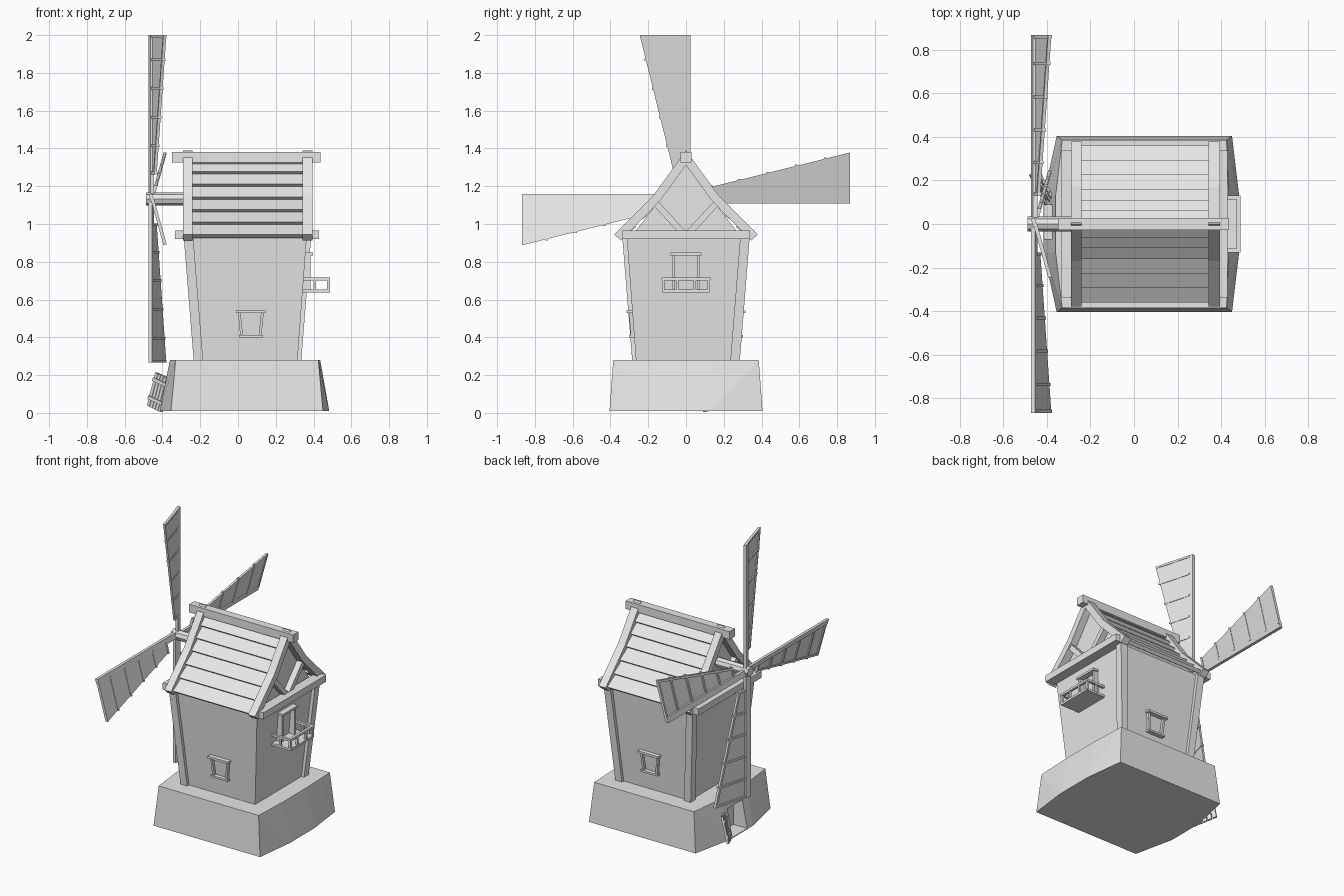
import bpy, bmesh
from math import radians
from mathutils import Matrix, Vector

if "Cube" in bpy.data.objects:
    bpy.data.objects.remove(bpy.data.objects["Cube"], do_unlink=True)

grey = bpy.data.materials.new("plain grey")
grey.use_nodes = True
grey.diffuse_color = (0.8, 0.8, 0.8, 1)
grey.node_tree.nodes["Principled BSDF"].inputs["Base Color"].default_value = (0.8, 0.8, 0.8, 1)

parts = {}


def solid(name, points):
    """Add a convex solid to the named part."""
    piece = bmesh.new()
    verts = [piece.verts.new(p) for p in points]
    bmesh.ops.convex_hull(piece, input=verts)
    bmesh.ops.dissolve_limit(piece, angle_limit=radians(0.5), verts=piece.verts[:], edges=piece.edges[:])
    bmesh.ops.recalc_face_normals(piece, faces=piece.faces[:])
    temp = bpy.data.meshes.new("temp")
    piece.to_mesh(temp)
    piece.free()
    parts.setdefault(name, bmesh.new()).from_mesh(temp)
    bpy.data.meshes.remove(temp)


def box(name, xs, ys, zs):
    solid(name, [(x, y, z) for x in xs for y in ys for z in zs])


def prism(name, xs, profile, side=1):
    """Run a (y, z) profile along x."""
    solid(name, [(x, side * y, z) for x in xs for y, z in profile])


CX = 0.05           # centre of the tower
LOW, HIGH = 0.28, 0.93


def wall(z):
    return 0.265 + (z - LOW) * 0.075


# Stone base with bowed ends
def base_ring(z, half, left, left_bow, right, right_bow):
    return [(x, s * y, z) for s in (-1, 1) for x, y in
            ((left, half), (left_bow, 0.13), (right_bow, 0.13), (right, half))]


solid("base", base_ring(0.01, 0.405, -0.355, -0.415, 0.45, 0.483)
      + base_ring(LOW, 0.385, -0.33, -0.36, 0.425, 0.435))
box("doorway_cutter", (-0.6, -0.31), (-0.07, 0.09), (0.015, 0.2))

# Open plank door leaning with the base wall
hinge, swing = Vector((-0.41, 0.09, 0.004)), Vector((-0.075, 0.14, 0.036))
rise, thick = Vector((0.045, 0, 0.175)), Vector((0.012, 0.007, 0))
for i in range(5):
    a, b = hinge + swing * (i / 5), hinge + swing * ((i + 0.85) / 5)
    solid("base_door", [p + u + t for p in (a, b) for u in (Vector(), rise) for t in (Vector(), thick)])
for h in (0.2, 0.75):
    a = hinge + rise * h - thick * 0.5
    solid("base_door", [a + swing * k + rise * u + thick * t
                        for k in (0, 0.97) for u in (0, 0.1) for t in (0, 1)])

# Tapered tower and its corner posts
solid("tower", [(CX + sx * wall(z), sy * wall(z), z)
                for z in (LOW, HIGH) for sx in (-1, 1) for sy in (-1, 1)])
for sx, sy in ((-1, -1), (-1, 1), (1, 1)):
    solid("corner_posts", [(CX + sx * (h - dx), sy * (h - dy), z)
                           for h, z in ((0.285, LOW), (0.337, HIGH))
                           for dx in (0, 0.05) for dy in (0, 0.05)])

# Gable core, ridge and tie beams
prism("gable_walls", (-0.245, 0.345), ((-0.3, 0.92), (0.3, 0.92), (0, 1.31)))
box("ridge_beam", (-0.35, 0.437), (-0.028, 0.028), (1.325, 1.38))
for xs in ((-0.333, -0.26), (0.36, 0.43)):
    box("tie_beams", xs, (-0.338, 0.338), (0.92, 0.966))

# Bargeboards in two kinked lengths, and gable braces
for xs, brace in (((-0.29, -0.24), (-0.28, -0.24)), ((0.342, 0.395), (0.34, 0.385))):
    for s in (-1, 1):
        prism("bargeboards", xs, ((0, 1.39), (0.17, 1.155), (0.135, 1.125), (0, 1.312)), s)
        prism("bargeboards", xs, ((0.17, 1.155), (0.38, 0.945), (0.345, 0.912), (0.135, 1.125)), s)
        prism("gable_braces", brace, ((0, 0.96), (0.145, 1.118), (0.17, 1.095), (0.045, 0.96)), s)


# Overlapping roof planks
def roof_point(z, depth):
    y = (1.39 - z) * 0.17 / 0.235 if z > 1.155 else 0.17 + 1.155 - z
    return y - depth * 0.76, z - depth * 0.65


PLANKS = 6
for s in (-1, 1):
    for i in range(PLANKS):
        top = 1.355 - i * 0.067
        low = top - 0.067
        prism("roof_planks", (-0.245, 0.345),
              (roof_point(top, 0.036), roof_point(low, 0.015),
               roof_point(low, 0.04), roof_point(top, 0.055)), s)

# Tapered window frames, front and back
for s in (-1, 1):
    box("window_frames", (-0.01, 0.145), (s * 0.27, s * 0.315), (0.528, 0.543))
    box("window_frames", (0.005, 0.132), (s * 0.26, s * 0.303), (0.4, 0.413))
    for m in (-1, 1):
        solid("window_frames", [(0.068 + m * (x + w), s * y, z)
                                for x, z in ((0.054, 0.53), (0.042, 0.41))
                                for w in (0, 0.014) for y in (0.25, wall(z) + 0.018)])

# Balcony door frame
for s in (-1, 1):
    box("balcony_door", (0.31, 0.385), (s * 0.06, s * 0.075), (0.65, 0.838))
box("balcony_door", (0.31, 0.398), (-0.082, 0.082), (0.834, 0.848))

# Balcony floor, rail and uprights
box("balcony_floor", (0.33, 0.487), (-0.125, 0.125), (0.637, 0.652))
box("balcony_rail", (0.47, 0.488), (-0.13, 0.13), (0.702, 0.717))
for s in (-1, 1):
    box("balcony_rail", (0.33, 0.488), (s * 0.112, s * 0.13), (0.702, 0.717))
    box("balcony_rail", (0.4, 0.413), (s * 0.113, s * 0.126), (0.645, 0.71))
    for y in (0.113, 0.04):
        box("balcony_rail", (0.472, 0.486), (s * y, s * (y + 0.014)), (0.645, 0.71))

# Eight-sided windshaft
ring = [Matrix.Rotation(radians(45 * i), 3, "X") @ Vector((0, 0, 0.034)) for i in range(8)]
HUB = 1.133
solid("windshaft", [(x, v.y, v.z + HUB) for x in (-0.488, -0.24) for v in ring])


# Four pitched sails: each strip is a (y, radius) quad laid on the pitched plane
def free_edge(r):
    return -0.03 - 0.248 * r


def sail_strip(turn, quad, front, back):
    pts = []
    for y, r in quad:
        for off in (front, back):
            v = turn @ Vector((-0.462 + (0.025 - y) * 0.28 + off, y, r))
            pts.append((v.x, v.y, v.z + HUB))
    solid("sails", pts)


TIP = 0.867
for k in range(4):
    turn = Matrix.Rotation(radians(90 * k), 3, "X")
    sail_strip(turn, ((0.025, 0), (0.025, TIP), (-0.012, 0), (-0.012, TIP)), -0.012, 0.008)
    sail_strip(turn, ((0.02, 0.13), (0.02, TIP), (free_edge(0.13), 0.13), (free_edge(TIP), TIP)), 0, 0.007)
    sail_strip(turn, [(free_edge(r) + w, r) for r in (0.13, TIP) for w in (0, 0.014)], -0.008, 0.004)
    for r in (0.13, 0.275, 0.425, 0.577, 0.73, TIP - 0.014):
        over = 0 if r > 0.8 else 0.008
        sail_strip(turn, [(y, q) for q in (r, r + 0.014) for y in (0, free_edge(r) - over)], -0.008, 0.01)

# Turn the collected parts into objects
objects = {}
for name, bm in parts.items():
    mesh = bpy.data.meshes.new(name)
    bm.to_mesh(mesh)
    bm.free()
    mesh.materials.append(grey)
    objects[name] = bpy.data.objects.new(name, mesh)
    bpy.context.collection.objects.link(objects[name])

# Hollow the doorway out of the base
cutter = objects["doorway_cutter"]
cutter.hide_render = True
cutter.display_type = "WIRE"
cut = objects["base"].modifiers.new("doorway", "BOOLEAN")
cut.operation = "DIFFERENCE"
cut.solver = "EXACT"
cut.object = cutter
